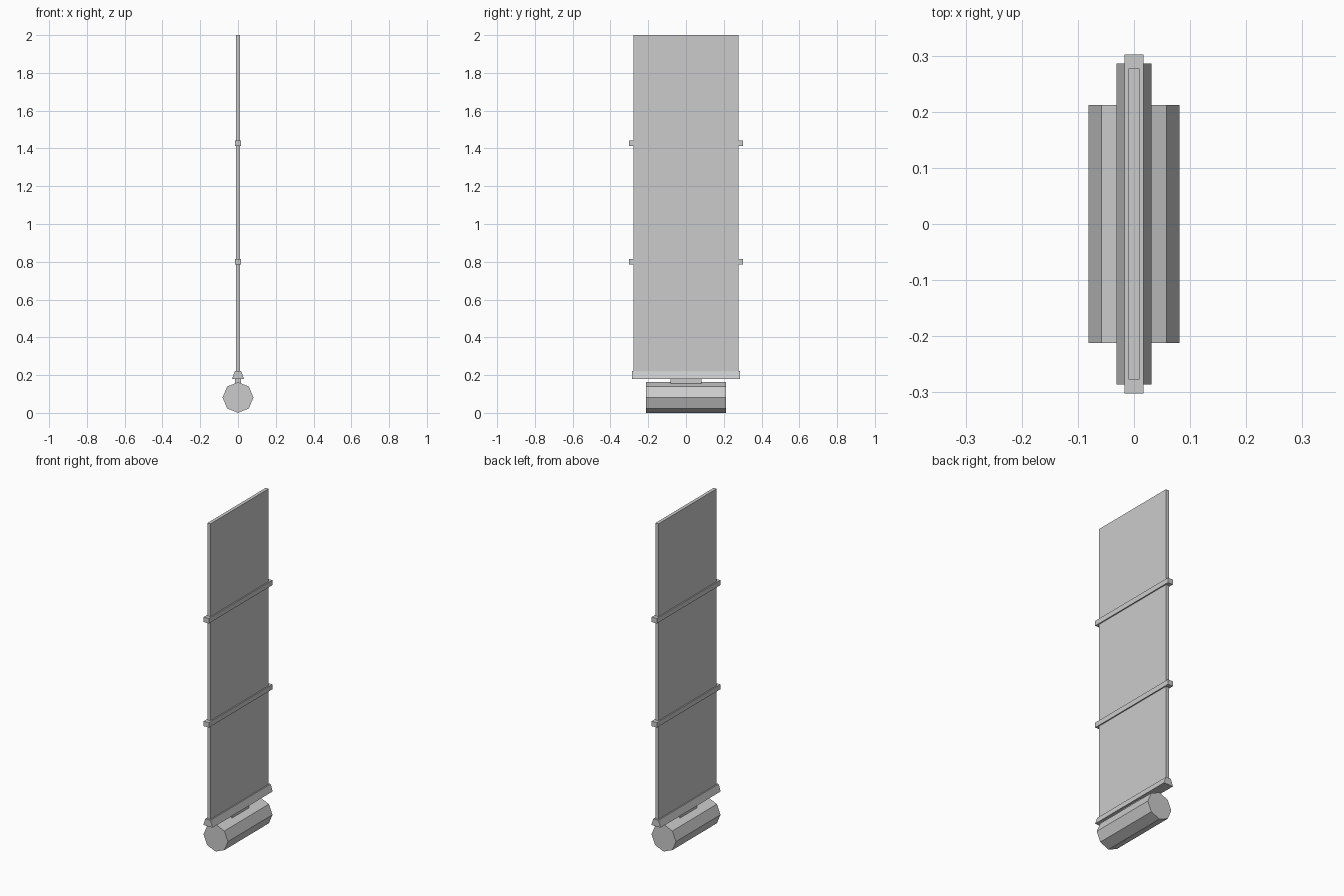
import bpy, math

if "Cube" in bpy.data.objects:
    bpy.data.objects.remove(bpy.data.objects["Cube"])


def prism(name, profile, half_len):
    """Extrude an x-z profile along y, centred on y = 0."""
    n = len(profile)
    verts = [(x, y, z) for y in (-half_len, half_len) for x, z in profile]
    faces = [tuple(range(n)), tuple(range(2 * n - 1, n - 1, -1))]
    faces += [(i, i + n, (i + 1) % n + n, (i + 1) % n) for i in range(n)]
    mesh = bpy.data.meshes.new(name)
    mesh.from_pydata(verts, [], faces)
    mesh.update()
    obj = bpy.data.objects.new(name, mesh)
    bpy.context.collection.objects.link(obj)
    return obj


def taper(half_bottom, half_top, z0, z1):
    return [(-half_bottom, z0), (half_bottom, z0), (half_top, z1), (-half_top, z1)]


# Eight-sided roller at the bottom, with a corner pointing up
R = 0.0815
prism("base_roller",
      [(R * math.cos(i * math.pi / 4), R + R * math.sin(i * math.pi / 4)) for i in range(8)],
      0.212)

# Short connector between roller and clamp
prism("connector", taper(0.017, 0.017, 0.145, 0.182), 0.082)

# Sloped clamp holding the panel
prism("panel_clamp", taper(0.031, 0.017, 0.18, 0.221), 0.286)

# Tall thin panel
prism("panel", taper(0.01, 0.01, 0.2, 2.0), 0.277)

# Cross bars wrapped around the panel
for i, z in enumerate((0.80, 1.427)):
    prism(f"cross_bar_{i + 1}", taper(0.017, 0.017, z - 0.015, z + 0.015), 0.302)
